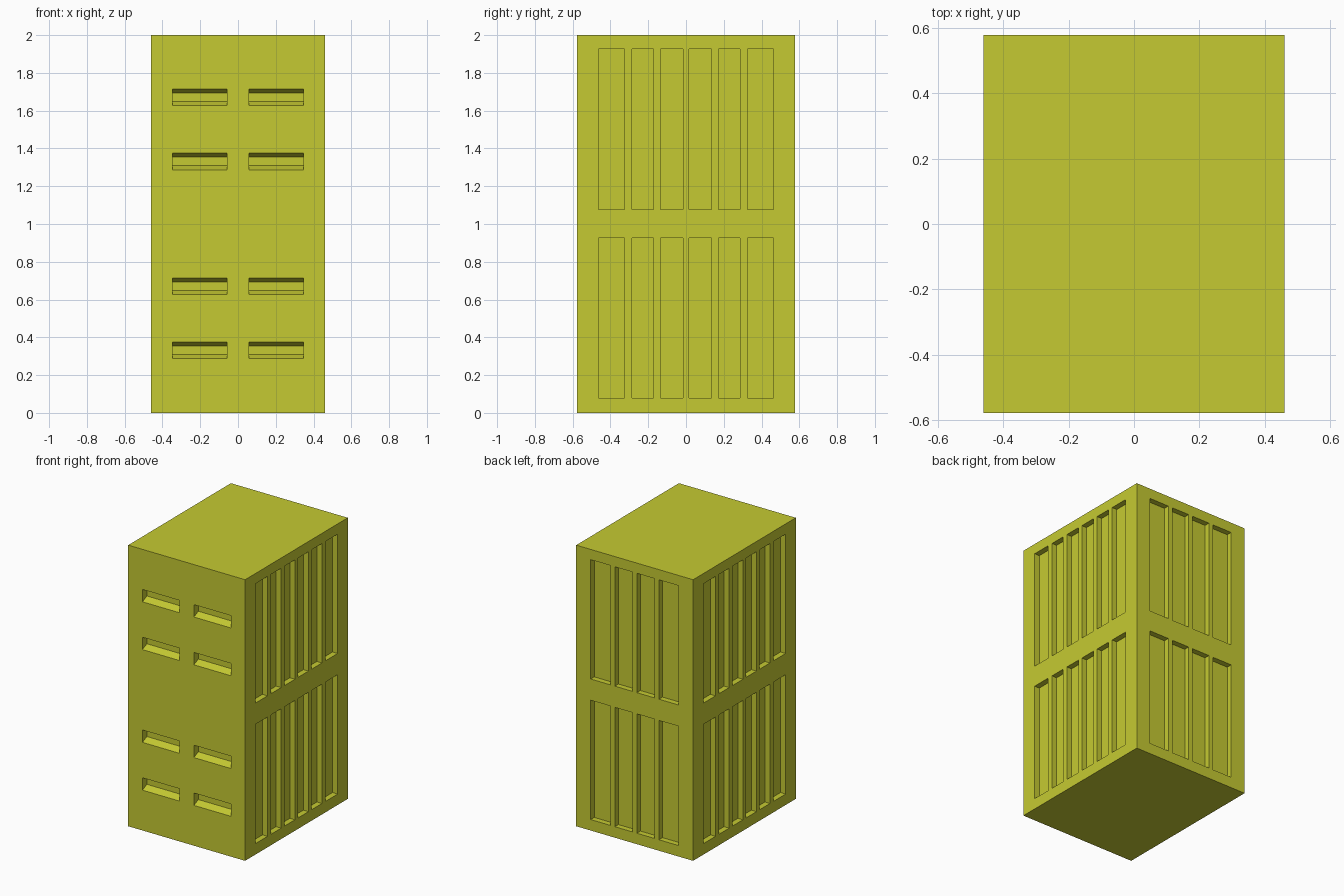
import bpy, bmesh

if "Cube" in bpy.data.objects:
    bpy.data.objects.remove(bpy.data.objects["Cube"])

HX, HY, H = 0.46, 0.577, 2.0      # half width, half depth, height
DEPTH = 0.04                      # panel recess depth
OUT = 0.02                        # how far cutters stick out of the body

paint = bpy.data.materials.new("olive_yellow_paint")
paint.diffuse_color = (0.56, 0.59, 0.032, 1.0)
paint.use_nodes = True
paint.node_tree.nodes["Principled BSDF"].inputs["Base Color"].default_value = paint.diffuse_color


def add_box(bm, x, y, z):
    """Box between (min, max) ranges; returns its verts."""
    verts = bmesh.ops.create_cube(bm, size=1)["verts"]
    for v in verts:
        v.co = [r[0] if c < 0 else r[1] for c, r in zip(v.co, (x, y, z))]
    return verts


def make_object(bm, name):
    bmesh.ops.recalc_face_normals(bm, faces=bm.faces)
    mesh = bpy.data.meshes.new(name)
    bm.to_mesh(mesh)
    bm.free()
    mesh.materials.append(paint)
    obj = bpy.data.objects.new(name, mesh)
    bpy.context.collection.objects.link(obj)
    return obj


# Cabinet body
bm = bmesh.new()
add_box(bm, (-HX, HX), (-HY, HY), (0, H))
body = make_object(bm, "cabinet_body")

# All recesses gathered in one cutter
bm = bmesh.new()
side_slots = [(0.017, 0.135), (0.172, 0.287), (0.325, 0.463)]
back_slots = [(0.017, 0.156), (0.191, 0.346)]
for z in ((0.078, 0.927), (1.078, 1.927)):
    for s in (-1, 1):
        # upright recesses on the left and right sides
        for a, b in side_slots:
            y = sorted((s * a, s * b))
            add_box(bm, (HX - DEPTH, HX + OUT), y, z)
            add_box(bm, (-HX - OUT, -HX + DEPTH), y, z)
        # upright recesses on the back
        for a, b in back_slots:
            add_box(bm, sorted((s * a, s * b)), (HY - DEPTH, HY + OUT), z)

# Front handle pockets with sloped floor and ceiling
POCKET = 0.05
for z in (0.287, 0.627, 1.287, 1.627):
    for x in ((-0.348, -0.057), (0.057, 0.348)):
        verts = add_box(bm, x, (-HY - OUT, -HY + POCKET), (z - 0.009, z + 0.096))
        for v in verts:
            if v.co.y > -HY:
                v.co.z = z + 0.022 if v.co.z < z + 0.04 else z + 0.067
cutter = make_object(bm, "recess_cutter")
cutter.hide_render = True

# Cut the recesses and drop the cutter
mod = body.modifiers.new("recesses", "BOOLEAN")
mod.operation = "DIFFERENCE"
mod.solver = "EXACT"
mod.object = cutter
bpy.context.view_layer.objects.active = body
body.select_set(True)
bpy.ops.object.modifier_apply(modifier=mod.name)
bpy.data.objects.remove(cutter, do_unlink=True)
